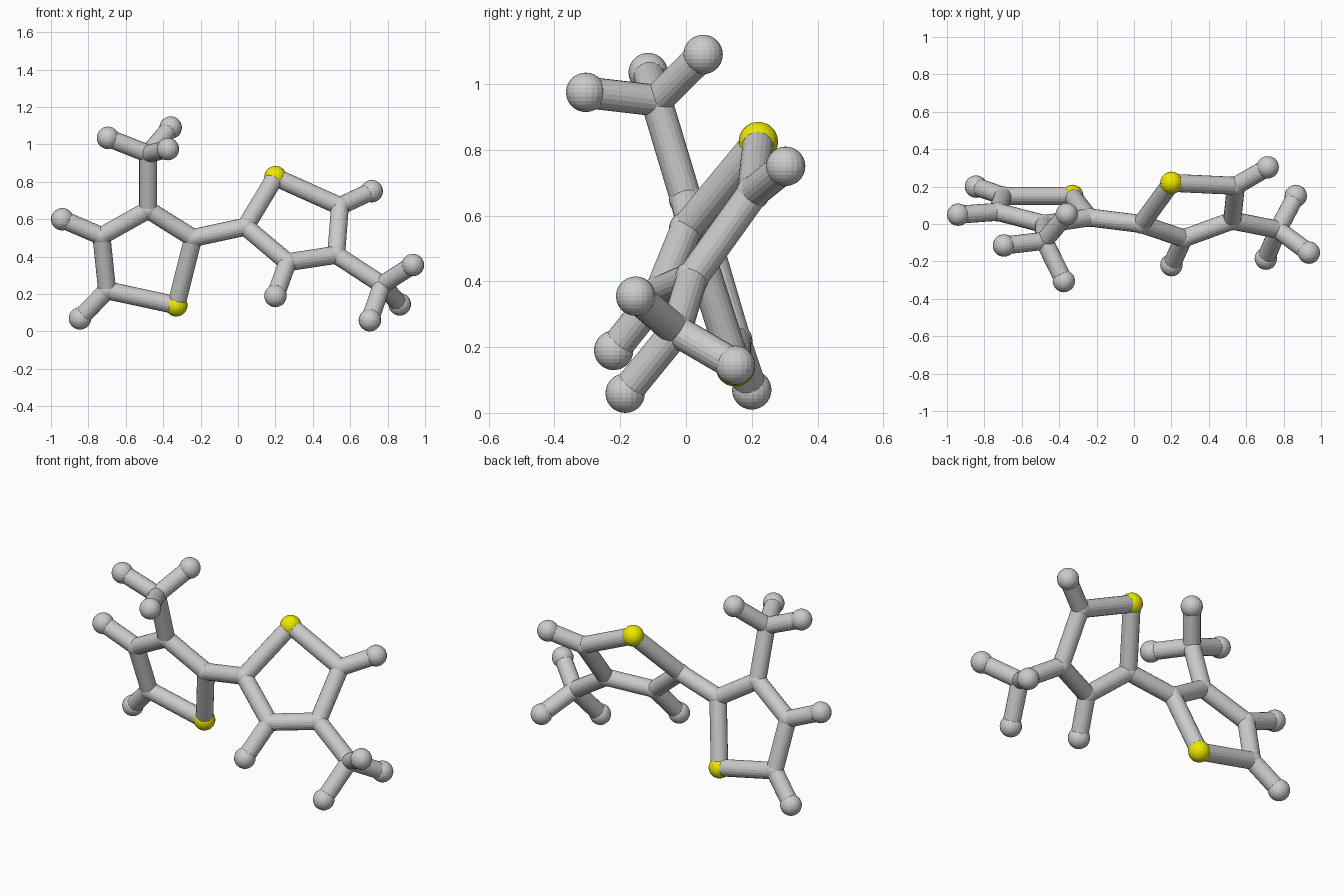
import bpy
from mathutils import Vector

if "Cube" in bpy.data.objects:
    bpy.data.objects.remove(bpy.data.objects["Cube"])

BALL, JOINT, STICK, SIDES = 0.06, 0.052, 0.048, 20

yellow = bpy.data.materials.new("yellow")
yellow.diffuse_color = (0.85, 0.82, 0.0, 1)
yellow.use_nodes = True
yellow.node_tree.nodes["Principled BSDF"].inputs["Base Color"].default_value = yellow.diffuse_color

# Left ring with its arms (a), right ring with its arms (b)
atoms = {
    "a_ring1": (-0.24, 0.035, 0.50), "a_ring2": (-0.48, 0.0, 0.65),
    "a_ring3": (-0.73, 0.065, 0.51), "a_ring4": (-0.70, 0.15, 0.22),
    "a_sulfur": (-0.33, 0.15, 0.14),
    "a_end1": (-0.94, 0.05, 0.60), "a_end2": (-0.845, 0.20, 0.07),
    "a_branch": (-0.48, -0.09, 0.95),
    "a_tip1": (-0.695, -0.115, 1.035), "a_tip2": (-0.36, 0.052, 1.09),
    "a_tip3": (-0.375, -0.305, 0.975),
    "b_ring1": (0.04, 0.0, 0.56), "b_ring2": (0.265, -0.077, 0.37),
    "b_ring3": (0.525, 0.018, 0.41), "b_ring4": (0.545, 0.204, 0.67),
    "b_sulfur": (0.20, 0.22, 0.825),
    "b_end1": (0.20, -0.22, 0.19), "b_end2": (0.715, 0.303, 0.75),
    "b_branch": (0.77, -0.03, 0.25),
    "b_tip1": (0.935, -0.153, 0.355), "b_tip2": (0.865, 0.15, 0.145),
    "b_tip3": (0.705, -0.185, 0.06),
}


def ball(name, pos):
    small = "ring" in name or "branch" in name
    bpy.ops.mesh.primitive_uv_sphere_add(segments=SIDES, ring_count=14,
                                         radius=JOINT if small else BALL, location=pos)
    ob = bpy.context.object
    ob.name = name + "_ball"
    if "sulfur" in name:
        ob.data.materials.append(yellow)


def stick(a, b):
    p, q = Vector(atoms[a]), Vector(atoms[b])
    d = q - p
    bpy.ops.mesh.primitive_cylinder_add(vertices=SIDES, radius=STICK, depth=d.length,
                                        location=(p + q) / 2)
    ob = bpy.context.object
    ob.name = f"bond_{a}_{b}"
    ob.rotation_euler = d.to_track_quat('Z', 'Y').to_euler()


# Balls
for name, pos in atoms.items():
    ball(name, pos)

# Five-sided rings and branch tips on each half
for s in "ab":
    ring = [s + n for n in ("_ring1", "_ring2", "_ring3", "_ring4", "_sulfur")]
    for i in range(5):
        stick(ring[i], ring[(i + 1) % 5])
    for i in (1, 2, 3):
        stick(s + "_branch", f"{s}_tip{i}")

# Arms and the link between the rings
for a, b in (("a_ring1", "b_ring1"),
             ("a_ring2", "a_branch"), ("a_ring3", "a_end1"), ("a_ring4", "a_end2"),
             ("b_ring3", "b_branch"), ("b_ring2", "b_end1"), ("b_ring4", "b_end2")):
    stick(a, b)
